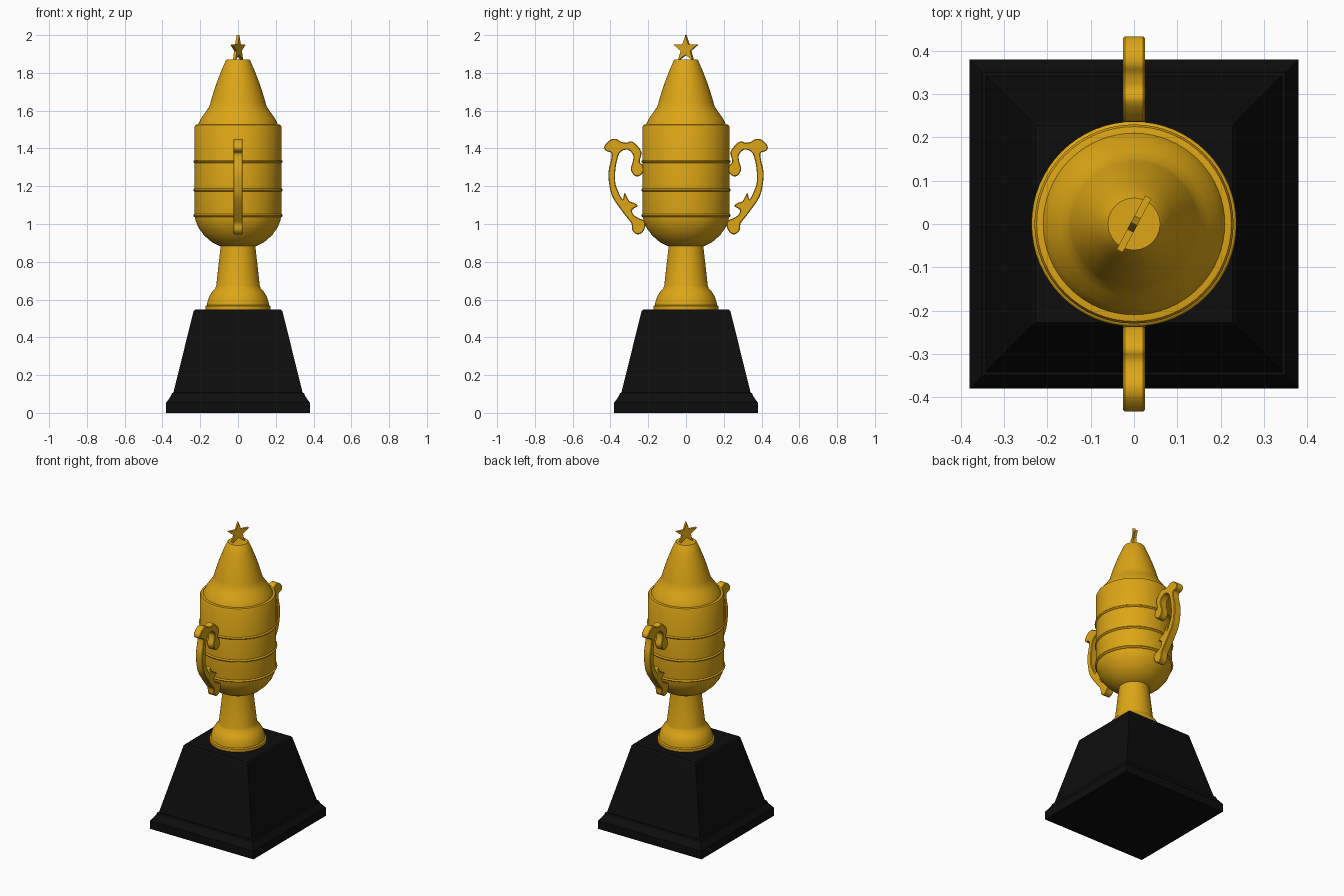
import bpy, bmesh, math
from mathutils import Vector

if "Cube" in bpy.data.objects:
    bpy.data.objects.remove(bpy.data.objects["Cube"])


def material(name, color):
    m = bpy.data.materials.new(name)
    m.diffuse_color = color
    m.use_nodes = True
    m.node_tree.nodes["Principled BSDF"].inputs["Base Color"].default_value = m.diffuse_color
    return m


gold = material("gold", (0.72, 0.38, 0.008, 1))
black = material("black", (0.004, 0.004, 0.004, 1))


def finish(name, bm, mat, angle=None):
    bmesh.ops.recalc_face_normals(bm, faces=bm.faces)
    me = bpy.data.meshes.new(name)
    bm.to_mesh(me)
    bm.free()
    me.materials.append(mat)
    ob = bpy.data.objects.new(name, me)
    bpy.context.collection.objects.link(ob)
    if angle:
        bpy.ops.object.select_all(action='DESELECT')
        ob.select_set(True)
        bpy.context.view_layer.objects.active = ob
        bpy.ops.object.shade_smooth_by_angle(angle=math.radians(angle))
    return ob


def stack(name, profile, sides, mat, turn=0.0, scale=1.0, angle=None):
    """Closed solid of stacked rings from (radius, z) points."""
    bm = bmesh.new()
    rings = []
    for r, z in profile:
        rings.append([bm.verts.new((r * scale * math.cos(turn + math.tau * i / sides),
                                    r * scale * math.sin(turn + math.tau * i / sides), z))
                      for i in range(sides)])
    for a, b in zip(rings, rings[1:]):
        for i in range(sides):
            j = (i + 1) % sides
            bm.faces.new((a[i], a[j], b[j], b[i]))
    bm.faces.new(rings[0][::-1])
    bm.faces.new(rings[-1])
    return finish(name, bm, mat, angle)


def plate(name, pts, half, mat, bevel=0.0, angle=None):
    """Flat outline of (y, z) points thickened along x, with a softened rim."""
    bm = bmesh.new()
    a = [bm.verts.new((-half + bevel, y, z)) for y, z in pts]
    b = [bm.verts.new((half - bevel, y, z)) for y, z in pts]
    n = len(pts)
    for i in range(n):
        j = (i + 1) % n
        bm.faces.new((a[i], a[j], b[j], b[i]))
    caps = [bm.faces.new(a[::-1]), bm.faces.new(b)]
    bmesh.ops.recalc_face_normals(bm, faces=bm.faces)
    if bevel:
        for c in caps:
            bmesh.ops.inset_region(bm, faces=[c], thickness=bevel, depth=bevel)
    return finish(name, bm, mat, angle)


def smooth_loop(pts, steps=4):
    """Closed Catmull-Rom curve through the points."""
    p = [Vector(q) for q in pts]
    n, out = len(p), []
    for i in range(n):
        p0, p1, p2, p3 = p[i - 1], p[i], p[(i + 1) % n], p[(i + 2) % n]
        for s in range(steps):
            t = s / steps
            v = 0.5 * (2 * p1 + (p2 - p0) * t + (2 * p0 - 5 * p1 + 4 * p2 - p3) * t * t
                       + (3 * p1 - p0 - 3 * p2 + p3) * t ** 3)
            out.append((v.x, v.y))
    return out


# Square tapered base with stepped foot
stack("base", [(.38, 0), (.38, .055), (.365, .075), (.355, .09), (.35, .105), (.342, .107),
               (.235, .54), (.228, .547)], 4, black, math.pi / 4, math.sqrt(2))

# Flared stem
stack("stem", [(.172, .545), (.172, .565), (.164, .57), (.162, .588), (.153, .615), (.138, .64),
               (.12, .66), (.115, .675), (.091, .89)], 64, gold, angle=30)

# Cup body
stack("cup", [(.085, .88), (.1, .885), (.14, .905), (.18, .94), (.209, .98), (.225, 1.02),
              (.23, 1.055), (.23, 1.515), (.225, 1.525), (.212, 1.527)], 64, gold, angle=35)

# Lid
stack("lid", [(.212, 1.52), (.208, 1.533), (.195, 1.56), (.17, 1.595), (.153, 1.62), (.145, 1.645),
              (.132, 1.69), (.112, 1.75), (.089, 1.81), (.066, 1.863), (.06, 1.87)],
      64, gold, angle=35)

# Raised bands around the cup
for k, z in enumerate((1.045, 1.18, 1.33)):
    stack(f"band_{k + 1}", [(.228, z - .008), (.234, z - .006), (.237, z), (.234, z + .006),
                            (.228, z + .008)], 64, gold, angle=50)

# Scrolled handles on both sides
outline = [(.283, 1.436), (.315, 1.43), (.345, 1.436), (.37, 1.45), (.402, 1.445), (.432, 1.412),
           (.425, 1.388), (.395, 1.375), (.398, 1.335), (.41, 1.28), (.408, 1.22), (.39, 1.145),
           (.34, 1.07), (.305, 1.025), (.288, 1.0), (.283, .965), (.257, .945), (.23, .957),
           (.215, .99), (.222, 1.018), (.25, 1.03), (.278, 1.05), (.285, 1.075), (.257, 1.095),
           (.275, 1.112), (.3, 1.122), (.325, 1.165), (.335, 1.13), (.36, 1.175), (.375, 1.225),
           (.372, 1.3), (.352, 1.375), (.31, 1.394), (.28, 1.365), (.282, 1.33), (.292, 1.29),
           (.275, 1.258), (.25, 1.253), (.226, 1.275), (.228, 1.31), (.245, 1.33), (.237, 1.385)]
for side, tag in ((1, "back"), (-1, "front")):
    plate(f"handle_{tag}", [(side * y, z) for y, z in smooth_loop(outline)],
          .025, gold, .004, 40)

# Five-pointed star on top
star_pts = []
for i in range(10):
    r, a = (.074, .03)[i % 2], math.pi / 2 + i * math.pi / 5
    star_pts.append((r * math.cos(a), 1.926 + r * math.sin(a)))
star = plate("star", star_pts, .008, gold)
star.rotation_euler.z = math.radians(-28)
